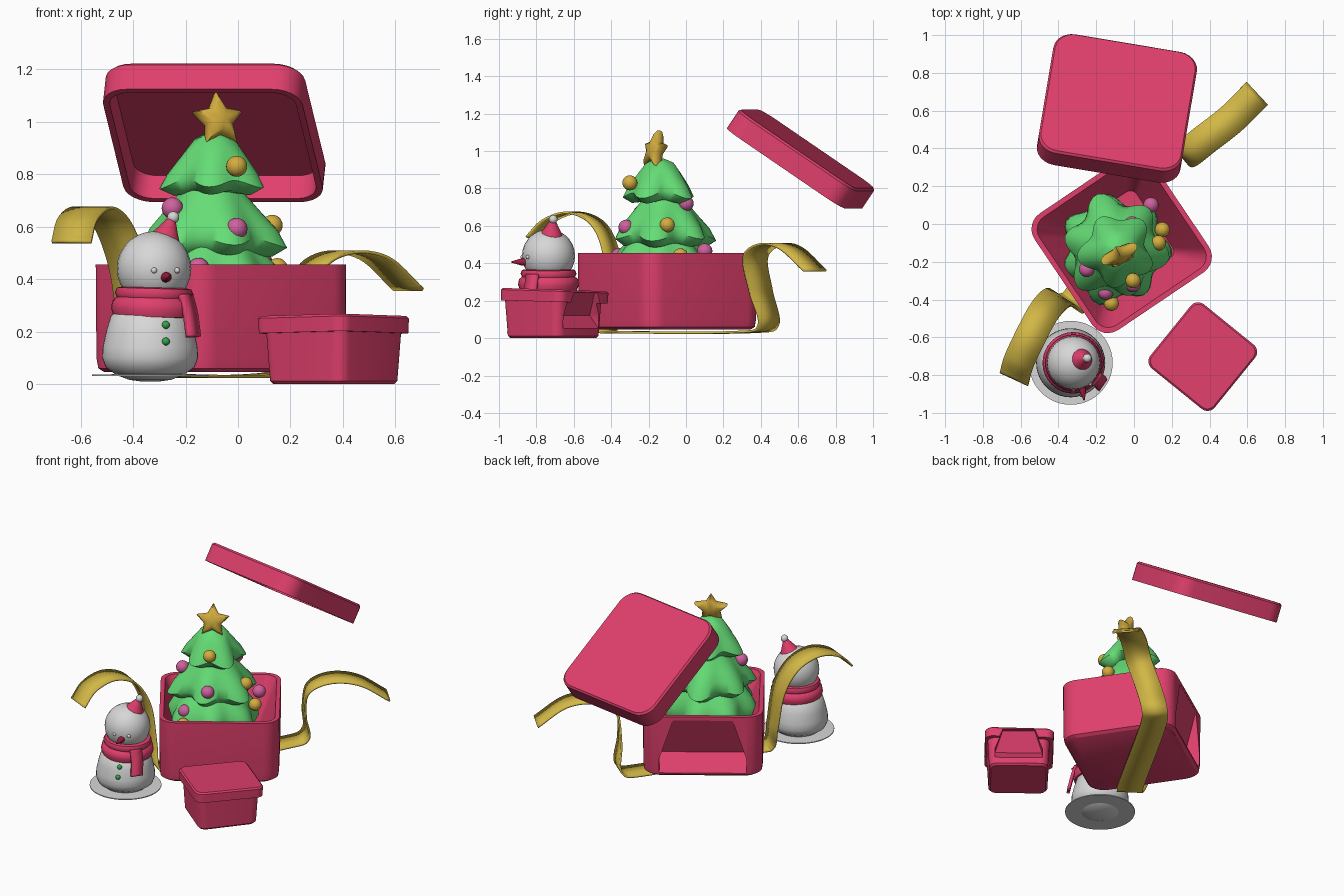
import bpy, bmesh
from math import sin, cos, pi, radians
from mathutils import Vector

cube = bpy.data.objects.get("Cube")
if cube:
    bpy.data.objects.remove(cube, do_unlink=True)


def material(name, rgb):
    m = bpy.data.materials.new(name)
    m.use_nodes = True
    m.diffuse_color = (*rgb, 1)
    m.node_tree.nodes["Principled BSDF"].inputs["Base Color"].default_value = (*rgb, 1)
    return m


RED = material("gift red", (0.74, 0.05, 0.15))
GOLD = material("ribbon gold", (0.64, 0.47, 0.06))
AMBER = material("ornament gold", (0.66, 0.42, 0.05))
GREEN = material("tree green", (0.13, 0.72, 0.18))
PINK = material("ornament pink", (0.62, 0.12, 0.34))
WHITE = material("snow white", (0.68, 0.68, 0.68))
DARK_RED = material("nose red", (0.35, 0.012, 0.05))
BUTTON = material("button green", (0.03, 0.38, 0.07))


def add(name, bm, mat, loc=(0, 0, 0), rot=(0, 0, 0)):
    bmesh.ops.recalc_face_normals(bm, faces=bm.faces)
    me = bpy.data.meshes.new(name)
    bm.to_mesh(me)
    bm.free()
    me.materials.append(mat)
    ob = bpy.data.objects.new(name, me)
    ob.location = loc
    ob.rotation_euler = rot
    bpy.context.collection.objects.link(ob)
    return ob


def smooth(ob, angle=35):
    bpy.ops.object.select_all(action='DESELECT')
    ob.select_set(True)
    bpy.context.view_layer.objects.active = ob
    bpy.ops.object.shade_smooth_by_angle(angle=radians(angle))


def loft(name, rings, mat, loc=(0, 0, 0), rot=(0, 0, 0)):
    """Skin a stack of equal rings and cap both ends."""
    bm = bmesh.new()
    vs = [[bm.verts.new(p) for p in ring] for ring in rings]
    n = len(vs[0])
    for a, b in zip(vs, vs[1:]):
        for i in range(n):
            j = (i + 1) % n
            bm.faces.new((a[i], a[j], b[j], b[i]))
    bm.faces.new(vs[0])
    bm.faces.new(vs[-1])
    return add(name, bm, mat, loc, rot)


def rounded_square(half, r, z, seg=6):
    pts = []
    for k, (sx, sy) in enumerate(((1, 1), (-1, 1), (-1, -1), (1, -1))):
        for i in range(seg + 1):
            a = pi / 2 * (k + i / seg)
            pts.append((sx * (half - r) + r * cos(a), sy * (half - r) + r * sin(a), z))
    return pts


def lathe(name, profile, mat, loc, axis=(0, 0, 1), n=32):
    rings = [[(r * cos(2 * pi * i / n), r * sin(2 * pi * i / n), z) for i in range(n)]
             for r, z in profile]
    ob = loft(name, rings, mat, loc, Vector(axis).to_track_quat('Z', 'Y').to_euler())
    smooth(ob, 50)
    return ob


def ball(name, r, mat, loc):
    bm = bmesh.new()
    bmesh.ops.create_uvsphere(bm, u_segments=24, v_segments=14, radius=r)
    ob = add(name, bm, mat, loc)
    smooth(ob, 60)
    return ob


def ribbon(name, pts, width, mat, thick):
    """Strip along a smooth path of (x, y, z, heading of its width in degrees)."""
    pts = [Vector(p) for p in pts]
    pts = [2 * pts[0] - pts[1]] + pts + [2 * pts[-1] - pts[-2]]
    path = []
    for a, b, c, d in zip(pts, pts[1:], pts[2:], pts[3:]):
        for i in range(8):
            t = i / 8
            path.append(0.5 * (2 * b + (c - a) * t + (2 * a - 5 * b + 4 * c - d) * t * t
                               + (3 * b - a - 3 * c + d) * t ** 3))
    path.append(pts[-2])
    bm = bmesh.new()
    last = None
    for p in path:
        a = radians(p[3])
        side = Vector((cos(a), sin(a), 0)) * width / 2
        pair = [bm.verts.new(p.xyz - side), bm.verts.new(p.xyz + side)]
        if last:
            bm.faces.new((last[0], last[1], pair[1], pair[0]))
        last = pair
    ob = add(name, bm, mat)
    mod = ob.modifiers.new("thickness", 'SOLIDIFY')
    mod.thickness = thick
    mod.offset = 0
    smooth(ob, 40)


def dent(targets, face_y, half_w, top, crease, bottom, depth):
    """Press a creased dent into the local +y side of the targets."""
    bm = bmesh.new()
    for w, z, d in ((half_w * 0.68, top, 0), (half_w, crease, depth), (half_w, bottom, 0)):
        for s in (-1, 1):
            bm.verts.new((s * w, face_y - d, z))
            bm.verts.new((s * w, face_y + 0.08, z))
    bmesh.ops.convex_hull(bm, input=bm.verts)
    base = targets[0]
    cutter = add("dent_cutter", bm, RED, base.location, base.rotation_euler)
    cutter.hide_render = True
    for ob in targets:
        mod = ob.modifiers.new("dent", 'BOOLEAN')
        mod.operation = 'DIFFERENCE'
        mod.solver = 'EXACT'
        mod.object = cutter
        bpy.context.view_layer.update()
        bpy.context.view_layer.objects.active = ob
        bpy.ops.object.modifier_apply(modifier=mod.name)
    bpy.data.objects.remove(cutter, do_unlink=True)


# Open gift box with inward sloping inner walls
big_box = loft("gift_box", [rounded_square(h, r, z) for h, r, z in (
    (0.345, 0.09, 0.045), (0.365, 0.1, 0.06), (0.37, 0.1, 0.1), (0.372, 0.1, 0.455),
    (0.345, 0.08, 0.455), (0.21, 0.04, 0.12))], RED, (-0.065, -0.1, 0), (0, 0, radians(34)))
dent([big_box], 0.371, 0.27, 0.43, 0.17, 0.065, 0.1)
smooth(big_box)

# Hollow lid, floating and tilted
lid = loft("gift_box_lid", [rounded_square(h, r, z) for h, r, z in (
    (0.355, 0.08, 0.04), (0.36, 0.085, -0.062), (0.385, 0.105, -0.062),
    (0.385, 0.105, 0.05), (0.375, 0.1, 0.062))],
    RED, (-0.09, 0.615, 0.96), (radians(-34), 0, radians(-9.5)))
smooth(lid)

# Small closed gift
spot, turn = (0.365, -0.71, 0), radians(-39)
small_box = loft("small_gift", [rounded_square(h, r, z) for h, r, z in (
    (0.175, 0.04, 0), (0.187, 0.05, 0.012), (0.198, 0.05, 0.21))], RED, spot, (0, 0, turn))
small_lid = loft("small_gift_lid", [rounded_square(h, r, z) for h, r, z in (
    (0.217, 0.05, 0.193), (0.219, 0.05, 0.25), (0.21, 0.045, 0.259))],
    RED, spot, (radians(-1.3), radians(-1.3), turn))
dent([small_box, small_lid], 0.2, 0.15, 0.24, 0.12, 0.04, 0.07)
smooth(small_box)
smooth(small_lid)

# Ribbon: left curl, run under the box, right curl
ribbon("ribbon", [
    (-0.635, -0.82, 0.54, -25), (-0.61, -0.73, 0.63, -25), (-0.55, -0.6, 0.67, -25),
    (-0.48, -0.47, 0.61, -28), (-0.42, -0.4, 0.45, -30), (-0.38, -0.39, 0.2, -33),
    (-0.33, -0.42, 0.05, -35), (-0.25, -0.32, 0.032, -35), (0.1, 0.3, 0.032, -35),
    (0.2, 0.44, 0.07, -40), (0.22, 0.4, 0.25, -48), (0.27, 0.37, 0.43, -52),
    (0.38, 0.45, 0.5, -50), (0.52, 0.56, 0.48, -48), (0.65, 0.69, 0.36, -47)],
    0.165, GOLD, 0.012)


# Tree tiers with wavy, drooping skirts
def tier(name, profile, lobes, phase, loc, n=60):
    rings = []
    for r, z, wave in profile:
        ring = []
        for i in range(n):
            a = 2 * pi * i / n
            w = cos(lobes * a + phase) + 0.35 * sin(3 * a + 2 * phase)
            rr = r * (1 + wave * w)
            ring.append((rr * cos(a), rr * sin(a), z - 0.12 * wave * w))
        rings.append(ring)
    smooth(loft(name, rings, GREEN, loc), 50)


tier("tree_bottom", [(0.12, 0.12, 0), (0.22, 0.22, 0.05), (0.27, 0.34, 0.1), (0.265, 0.39, 0.1),
                     (0.235, 0.45, 0.08), (0.17, 0.53, 0.05), (0.1, 0.6, 0)],
     7, 0.5, (-0.1, -0.135, 0))
tier("tree_middle", [(0.13, 0.48, 0), (0.21, 0.5, 0.09), (0.25, 0.54, 0.13), (0.225, 0.6, 0.11),
                     (0.17, 0.67, 0.08), (0.13, 0.72, 0.04), (0.08, 0.8, 0)],
     6, 1.2, (-0.1, -0.12, 0))
tier("tree_top", [(0.08, 0.73, 0), (0.14, 0.73, 0.08), (0.18, 0.765, 0.14), (0.155, 0.82, 0.13),
                  (0.115, 0.88, 0.09), (0.075, 0.935, 0.04), (0.02, 0.96, 0)],
     5, 2.2, (-0.09, -0.14, 0))

# Puffy star
star_rings = []
for depth, size in ((-0.04, 0.35), (-0.032, 0.7), (-0.016, 0.95), (0, 1),
                    (0.016, 0.95), (0.032, 0.7), (0.04, 0.35)):
    star_rings.append([(size * r * sin(pi * i / 5), depth, size * r * cos(pi * i / 5))
                       for i, r in enumerate((0.11, 0.058) * 5)])
smooth(loft("star", star_rings, AMBER, (-0.075, -0.165, 1.005), (radians(-15), 0, radians(26))), 60)

# Ornaments
for p in ((-0.005, -0.3, 0.83), (0.13, -0.1, 0.605), (0.15, -0.03, 0.44), (-0.12, -0.42, 0.38)):
    ball("gold_ornament", 0.04, AMBER, p)
for p in ((-0.01, 0, 0.72), (0.09, 0.1, 0.465), (-0.25, -0.24, 0.67),
          (-0.15, -0.36, 0.44), (-0.005, -0.32, 0.592)):
    ball("pink_ornament", 0.041, PINK, p)

# Snowman on a snow disc
sx, sy = -0.335, -0.735
lathe("snow_disc", [(0.1, 0.03), (0.222, 0.03), (0.222, 0.036), (0.1, 0.038)], WHITE, (sx, sy, 0), n=48)
lathe("snowman_body", [(0.03, 0.009), (0.08, 0.016), (0.13, 0.035), (0.17, 0.065), (0.183, 0.1),
                       (0.181, 0.14), (0.168, 0.2), (0.15, 0.26), (0.1, 0.3)], WHITE, (sx, sy, 0), n=40)
ball("snowman_head", 0.142, WHITE, (-0.32, sy, 0.44))
lathe("scarf", [(0.1, 0.25), (0.152, 0.256), (0.163, 0.285), (0.158, 0.315), (0.142, 0.328),
                (0.15, 0.345), (0.142, 0.364), (0.1, 0.372)], RED, (-0.33, sy, 0), (0.03, 0, 1))
ribbon("scarf_tail", [(-0.2, -0.82, 0.34, 55), (-0.182, -0.83, 0.27, 55), (-0.17, -0.85, 0.18, 55)],
       0.075, RED, 0.02)
lathe("hat", [(0.06, -0.01), (0.074, 0), (0.07, 0.015), (0.045, 0.055), (0.012, 0.115)],
      RED, (-0.288, -0.722, 0.525), (0.35, 0.1, 1))
ball("hat_pompom", 0.023, WHITE, (-0.247, -0.71, 0.635))
lathe("nose", [(0.02, 0), (0.019, 0.02), (0.003, 0.075)], DARK_RED, (-0.275, -0.86, 0.407), (0.15, -1, 0), 16)
for x, y in ((-0.32, -0.874), (-0.232, -0.846)):
    ball("eye", 0.011, WHITE, (x, y, 0.433))
for z, y in ((0.225, -0.885), (0.162, -0.902)):
    ball("button", 0.015, BUTTON, (-0.275, y, z))
